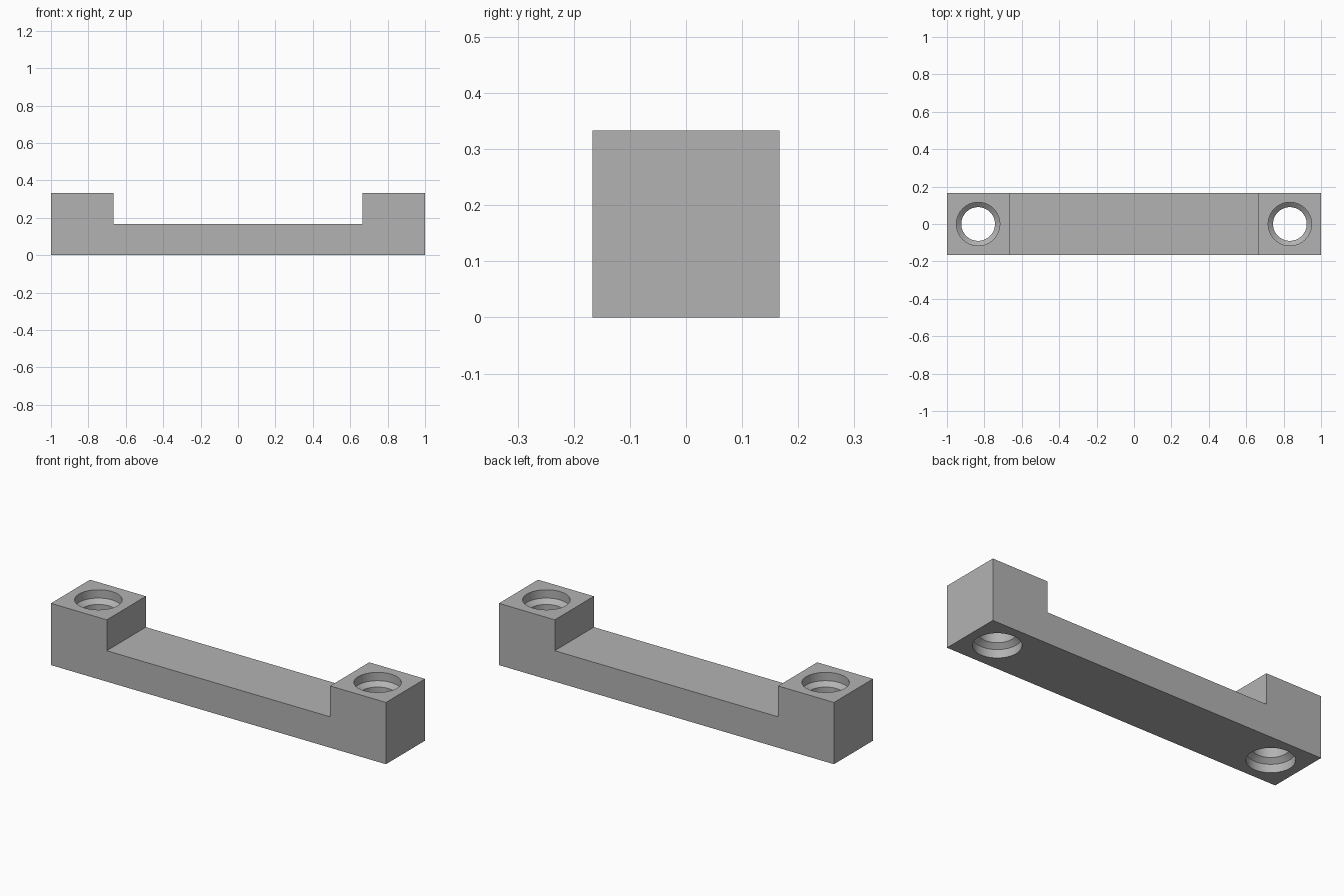
import bpy, bmesh, math

if "Cube" in bpy.data.objects:
    bpy.data.objects.remove(bpy.data.objects["Cube"])

H, W, STEP = 1 / 3, 1 / 6, 2 / 3      # end height, half depth, inner edge of raised ends

grey = bpy.data.materials.new("plain grey")
grey.diffuse_color = (0.45, 0.45, 0.45, 1)
grey.use_nodes = True
grey.node_tree.nodes["Principled BSDF"].inputs["Base Color"].default_value = grey.diffuse_color


def make_object(name, bm):
    bmesh.ops.recalc_face_normals(bm, faces=bm.faces)
    mesh = bpy.data.meshes.new(name)
    bm.to_mesh(mesh)
    bm.free()
    mesh.materials.append(grey)
    obj = bpy.data.objects.new(name, mesh)
    bpy.context.collection.objects.link(obj)
    return obj


# bracket body: U-shaped profile extruded front to back
half = [(1, 0), (1, H), (STEP, H), (STEP, H / 2)]
profile = half + [(-x, z) for x, z in reversed(half)]
bm = bmesh.new()
face = bm.faces.new([bm.verts.new((x, -W, z)) for x, z in profile])
ext = bmesh.ops.extrude_face_region(bm, geom=[face])
bmesh.ops.translate(bm, vec=(0, 2 * W, 0),
                    verts=[v for v in ext["geom"] if isinstance(v, bmesh.types.BMVert)])
bracket = make_object("bracket_body", bm)


# screw holes: lathed cutter, wide bore at both ends narrowing through a chamfer
R, r, BORE, CHAMFER, N = 0.116, 0.09, 0.045, 0.022, 64
rings = [(R, -0.05), (R, BORE), (r, BORE + CHAMFER),
         (r, H - BORE - CHAMFER), (R, H - BORE), (R, H + 0.05)]


def hole_cutter(x):
    bm = bmesh.new()
    loops = [[bm.verts.new((x + rad * math.cos(2 * math.pi * i / N),
                            rad * math.sin(2 * math.pi * i / N), z)) for i in range(N)]
             for rad, z in rings]
    for a, b in zip(loops, loops[1:]):
        for i in range(N):
            j = (i + 1) % N
            bm.faces.new((a[i], a[j], b[j], b[i]))
    bm.faces.new(loops[0])
    bm.faces.new(loops[-1])
    return make_object("hole_cutter", bm)


bpy.context.view_layer.objects.active = bracket
bracket.select_set(True)
for x in (-5 / 6, 5 / 6):
    cutter = hole_cutter(x)
    cutter.hide_render = True
    mod = bracket.modifiers.new("screw_hole", 'BOOLEAN')
    mod.object, mod.operation, mod.solver = cutter, 'DIFFERENCE', 'EXACT'
    bpy.ops.object.modifier_apply(modifier=mod.name)
    bpy.data.objects.remove(cutter)

bpy.ops.object.shade_smooth_by_angle(angle=math.radians(30))
